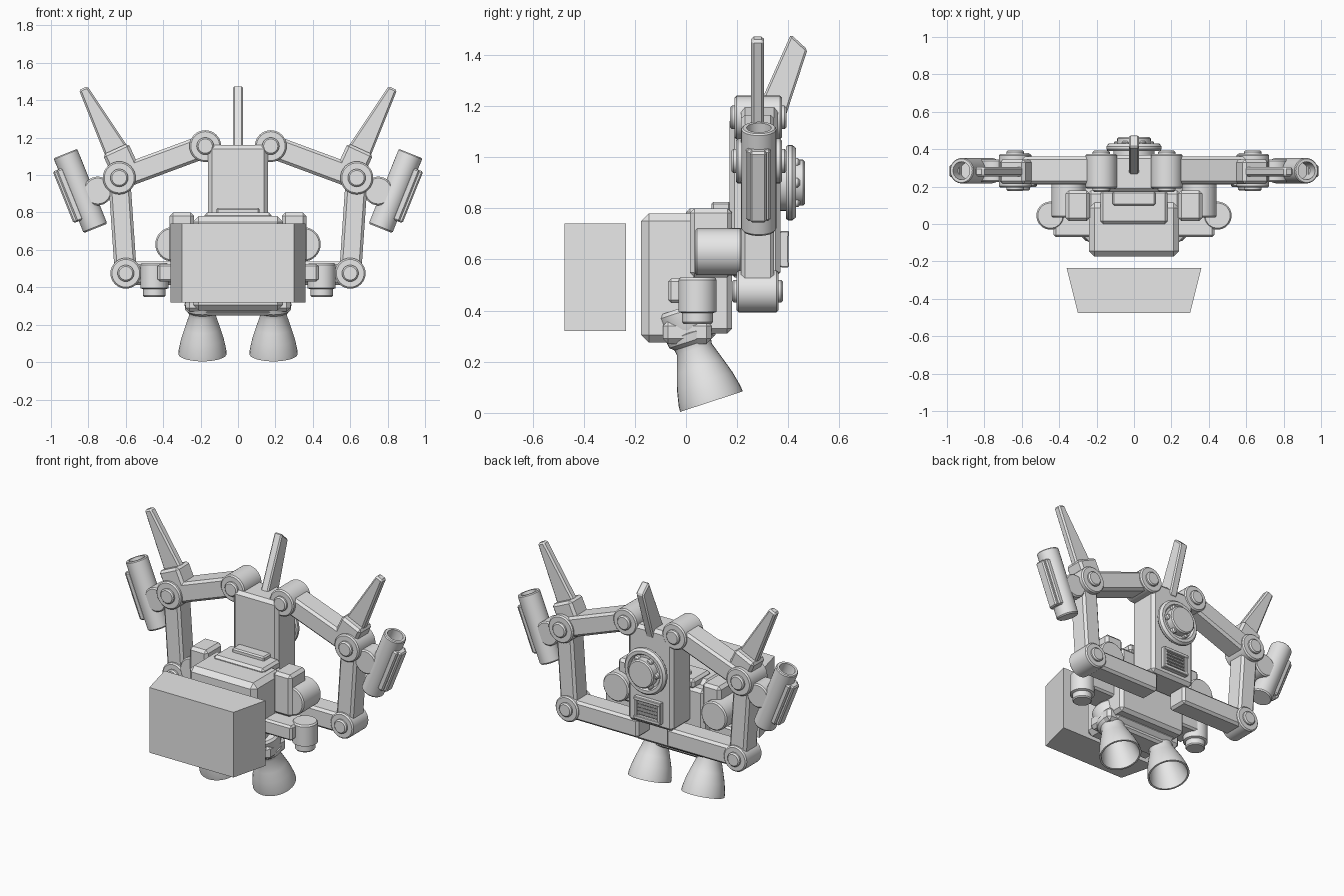
import bpy, bmesh, math
from mathutils import Vector, Matrix

cube = bpy.data.objects.get("Cube")
if cube:
    bpy.data.objects.remove(cube, do_unlink=True)

grey = bpy.data.materials.new("light_grey")
grey.use_nodes = True
grey.diffuse_color = (0.8, 0.8, 0.8, 1)
grey.node_tree.nodes["Principled BSDF"].inputs["Base Color"].default_value = (0.8, 0.8, 0.8, 1)
parts = []


def finish(name, bm, bevel=0.0):
    """Bevel, clean up and link a part."""
    bmesh.ops.recalc_face_normals(bm, faces=bm.faces)
    if bevel:
        bmesh.ops.bevel(bm, geom=bm.edges[:], offset=bevel, segments=1, affect='EDGES')
    mesh = bpy.data.meshes.new(name)
    bm.to_mesh(mesh)
    bm.free()
    mesh.materials.append(grey)
    ob = bpy.data.objects.new(name, mesh)
    bpy.context.collection.objects.link(ob)
    parts.append(ob)
    return ob


def box(name, x, y, z, bevel=0.015):
    """Box from three (low, high) ranges."""
    bm = bmesh.new()
    bmesh.ops.create_cube(bm, size=1)
    for v in bm.verts:
        v.co = [(r[0] + r[1]) / 2 + c * (r[1] - r[0]) for r, c in zip((x, y, z), v.co)]
    return finish(name, bm, bevel)


def prism(name, pts, axis, lo, hi, bevel=0.0):
    """Extrude a 2D outline along x, y or z."""
    bm = bmesh.new()

    def place(p, d):
        c = list(p)
        c.insert("xyz".index(axis), d)
        return bm.verts.new(c)
    a = [place(p, lo) for p in pts]
    b = [place(p, hi) for p in pts]
    bm.faces.new(a)
    bm.faces.new(b)
    n = len(pts)
    for i in range(n):
        bm.faces.new((a[i], a[(i + 1) % n], b[(i + 1) % n], b[i]))
    return finish(name, bm, bevel)


def bar(name, p, q, width, y, bevel=0.015, shift=0.0):
    """Beam between two (x, z) points, with a y range."""
    p, q = Vector(p), Vector(q)
    d = (q - p).normalized()
    n = Vector((-d.y, d.x))
    p, q = p + n * shift, q + n * shift
    n *= width / 2
    return prism(name, [p + n, q + n, q - n, p - n], "y", y[0], y[1], bevel)


def lathe(name, start, direction, profile, steps=32):
    """Revolve a (radius, distance) profile about a direction."""
    bm = bmesh.new()
    rot = Vector((0, 0, 1)).rotation_difference(Vector(direction)).to_matrix().to_4x4()
    mat = Matrix.Translation(start) @ rot
    vs = [bm.verts.new((r, 0, h)) for r, h in profile]
    edges = [bm.edges.new(e) for e in zip(vs, vs[1:])]
    bmesh.ops.spin(bm, geom=vs + edges, cent=(0, 0, 0), axis=(0, 0, 1),
                   angle=math.tau, steps=steps, use_merge=False)
    bmesh.ops.remove_doubles(bm, verts=bm.verts, dist=0.0005)
    bmesh.ops.transform(bm, matrix=mat, verts=bm.verts)
    return finish(name, bm)


def disc(name, x, z, r, y0, y1):
    """Cylinder along y with slightly eased rims."""
    t = y1 - y0
    e = min(0.008, t / 4)
    return lathe(name, (x, y0, z), (0, 1, 0),
                 [(0, 0), (r - e, 0), (r, e), (r, t - e), (r - e, t), (0, t)])


def joint(name, x, z, r, y0, y1):
    disc(name, x, z, r, y0, y1)
    disc(name + "_pin", x, z, r * 0.54, y0 - 0.018, y1 + 0.018)


# Floating front block
prism("front_block", [(-0.36, -0.235), (0.36, -0.235), (0.30, -0.475), (-0.30, -0.475)],
      "z", 0.32, 0.74)

# Torso
box("torso", (-0.24, 0.24), (-0.175, 0.115), (0.275, 0.78), 0.03)
box("torso_rear", (-0.25, 0.25), (0.02, 0.18), (0.31, 0.75), 0.02)
box("waist_plate", (-0.28, 0.28), (-0.09, 0.10), (0.27, 0.36), 0.02)
box("torso_underside", (-0.22, 0.22), (-0.07, 0.09), (0.25, 0.30), 0.015)
box("neck_base", (-0.18, 0.18), (0.0, 0.18), (0.74, 0.80))
box("neck_plate", (-0.115, 0.115), (0.10, 0.175), (0.79, 0.825), 0.008)

# Spine with vent and rear dial
box("spine", (-0.16, 0.16), (0.17, 0.37), (0.53, 1.16), 0.02)
box("vent_back", (-0.095, 0.095), (0.36, 0.382), (0.57, 0.71), 0.004)
for z in (0.58, 0.70):
    box("vent_rim", (-0.095, 0.095), (0.37, 0.402), (z - 0.012, z + 0.012), 0.004)
for x in (-0.083, 0.083):
    box("vent_side", (x - 0.012, x + 0.012), (0.37, 0.40), (0.57, 0.71), 0.004)
for i in range(4):
    z = 0.607 + i * 0.022
    box("vent_slat", (-0.075, 0.075), (0.375, 0.395), (z - 0.006, z + 0.006), 0.002)
lathe("dial", (0, 0.36, 0.90), (0, 1, 0),
      [(0, 0), (0.11, 0), (0.11, 0.03), (0.14, 0.03), (0.148, 0.04), (0.148, 0.055),
       (0.135, 0.07), (0.115, 0.07), (0.105, 0.055), (0.09, 0.055), (0.09, 0.098),
       (0.082, 0.105), (0, 0.105)])
for i in range(6):
    a = math.tau * i / 6
    disc("dial_bolt", 0.09 * math.cos(a), 0.90 + 0.09 * math.sin(a), 0.018, 0.41, 0.445)

# Centre fin leaning back
prism("centre_fin", [(0.25, 1.12), (0.41, 1.48), (0.475, 1.42), (0.37, 1.10)],
      "x", -0.027, 0.027, 0.008)

# Everything that repeats left and right
for s, side in ((1, "left_"), (-1, "right_")):
    def span(a, b):
        return tuple(sorted((s * a, s * b)))

    # Shoulder pods, side tanks and hip thrusters
    box(side + "shoulder_pod", span(0.235, 0.365), (0.015, 0.18), (0.53, 0.80), 0.018)
    disc(side + "side_tank", s * 0.35, 0.63, 0.092, 0.035, 0.22)
    box(side + "hip_bracket", span(0.2, 0.43), (-0.07, 0.11), (0.43, 0.525), 0.012)
    lathe(side + "hip_thruster", (s * 0.447, 0.045, 0.53), (0, 0, -1),
          [(0, 0), (0.067, 0), (0.075, 0.01), (0.075, 0.135), (0.06, 0.14),
           (0.06, 0.175), (0.054, 0.182), (0, 0.182)])

    # Main nozzle, tilted backward, open at the bottom
    lathe(side + "nozzle", (s * 0.19, -0.02, 0.41), (0.0, 0.31, -0.95),
          [(0, 0), (0.09, 0), (0.1, 0.015), (0.098, 0.06), (0.088, 0.1), (0.096, 0.105),
           (0.092, 0.135), (0.075, 0.15), (0.072, 0.17), (0.095, 0.24), (0.114, 0.3),
           (0.127, 0.36), (0.129, 0.385), (0.118, 0.385), (0.1, 0.3), (0.06, 0.18), (0, 0.17)])

    # Jointed arm
    shoulder, elbow, wrist = (s * 0.175, 1.155), (s * 0.635, 0.985), (s * 0.60, 0.475)
    joint(side + "shoulder_joint", *shoulder, 0.085, 0.19, 0.375)
    joint(side + "elbow_joint", *elbow, 0.088, 0.195, 0.375)
    joint(side + "wrist_joint", *wrist, 0.082, 0.197, 0.362)
    bar(side + "upper_arm", shoulder, elbow, 0.125, (0.215, 0.36))
    bar(side + "lower_arm", elbow, wrist, 0.118, (0.215, 0.345))
    bar(side + "support_bar", wrist, (s * 0.10, 0.475), 0.125, (0.21, 0.35))

    # Side fin in its socket
    bar(side + "fin_socket", (s * 0.60, 1.02), (s * 0.655, 1.14), 0.15, (0.215, 0.345))
    prism(side + "fin", [(s * 0.70, 1.08), (s * 0.85, 1.455), (s * 0.805, 1.475),
                         (s * 0.575, 1.13)], "y", 0.255, 0.305, 0.01)

    # Hollow launcher tube with outer rail
    top, low = Vector((s * 0.923, 0, 1.115)), Vector((s * 0.762, 0, 0.715))
    length = (top - low).length
    disc(side + "launcher_mount", s * 0.75, 0.915, 0.077, 0.225, 0.345)
    lathe(side + "launcher_tube", (low.x, 0.285, low.z), top - low,
          [(0, 0), (0.062, 0), (0.068, 0.008), (0.068, length - 0.006), (0.063, length),
           (0.048, length), (0.045, length - 0.1), (0, length - 0.1)])
    a, b = low.lerp(top, 0.16), low.lerp(top, 0.85)
    bar(side + "launcher_rail", (a.x, a.z), (b.x, b.z), 0.045, (0.25, 0.315), 0.008, -s * 0.076)
    bar(side + "launcher_rail_base", (a.x, a.z), (b.x, b.z), 0.04, (0.235, 0.33), 0.008, -s * 0.06)

# Smooth round parts while keeping edges crisp
bpy.ops.object.select_all(action='DESELECT')
for ob in parts:
    ob.select_set(True)
bpy.context.view_layer.objects.active = parts[0]
bpy.ops.object.shade_smooth_by_angle(angle=math.radians(30))
